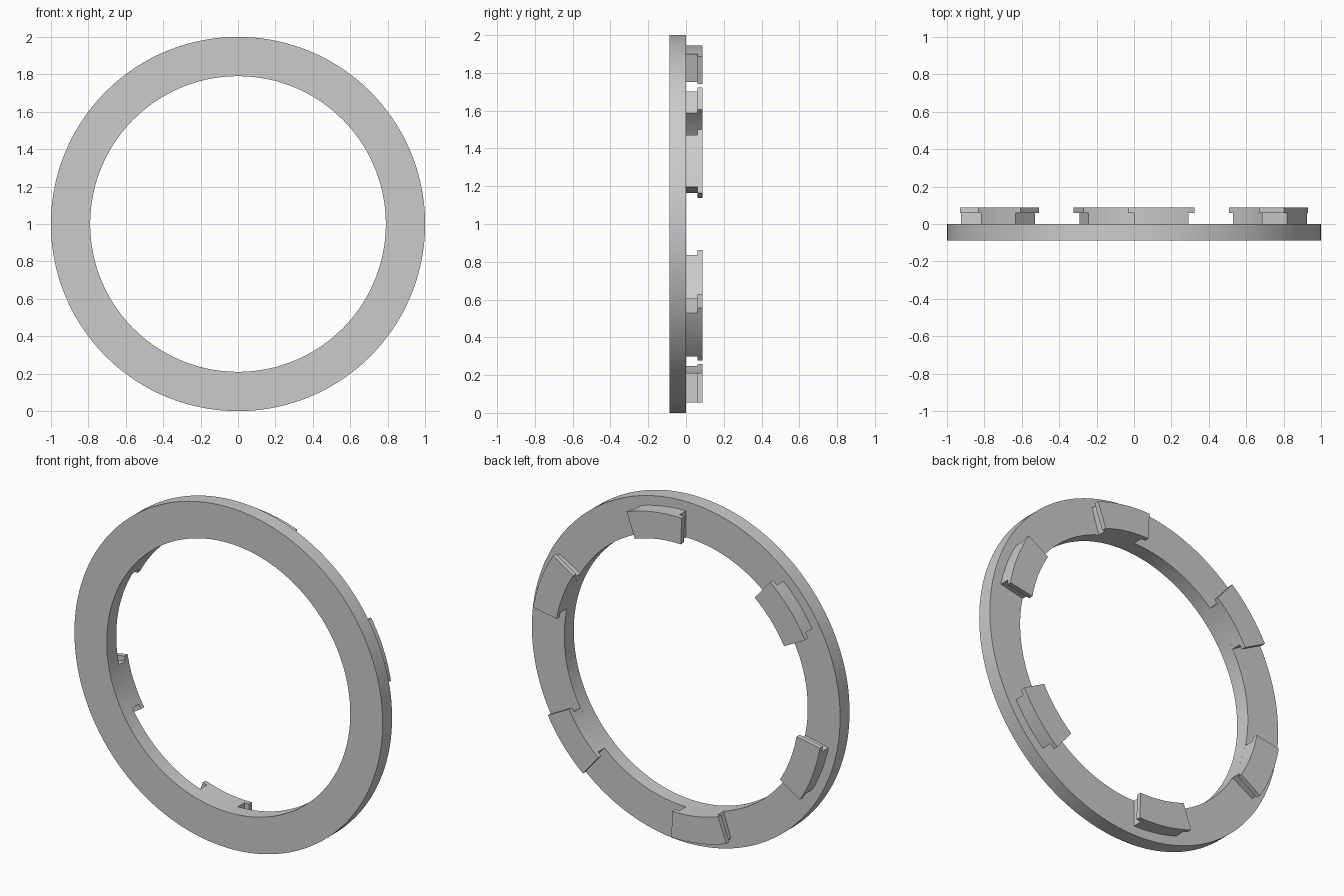
import bpy, bmesh, math
from mathutils import Vector, Matrix

if "Cube" in bpy.data.objects:
    bpy.data.objects.remove(bpy.data.objects["Cube"])

R_OUT, R_IN, R_TAB = 1.0, 0.79, 0.945
CENTRE = Vector((0, 0, 1))

grey = bpy.data.materials.new("plain grey")
grey.use_nodes = True
colour = (0.6, 0.6, 0.6, 1)
grey.diffuse_color = colour
grey.node_tree.nodes["Principled BSDF"].inputs["Base Color"].default_value = colour


def finish(bm, name):
    """Turn a bmesh into a smooth shaded object with sharp edges."""
    bmesh.ops.recalc_face_normals(bm, faces=bm.faces)
    mesh = bpy.data.meshes.new(name)
    bm.to_mesh(mesh)
    bm.free()
    mesh.materials.append(grey)
    obj = bpy.data.objects.new(name, mesh)
    obj.location = CENTRE
    bpy.context.collection.objects.link(obj)
    bpy.ops.object.select_all(action='DESELECT')
    obj.select_set(True)
    bpy.context.view_layer.objects.active = obj
    bpy.ops.object.shade_smooth_by_angle(angle=math.radians(30))
    return obj


# Ring: a rectangular section spun about the y axis
bm = bmesh.new()
section = [(R_IN, -0.088), (R_OUT, -0.088), (R_OUT, 0), (R_IN, 0)]
verts = [bm.verts.new((r, y, 0)) for r, y in section]
edges = [bm.edges.new((verts[i], verts[(i + 1) % 4])) for i in range(4)]
bmesh.ops.spin(bm, geom=verts + edges, cent=(0, 0, 0), axis=(0, 1, 0),
               angle=math.tau, steps=144, use_merge=True)
bmesh.ops.remove_doubles(bm, verts=bm.verts, dist=0.0001)
finish(bm, "ring")


# Locking tab: a T laid out flat as (angle, depth), thickened, then bent round
def make_tab(start, name):
    bm = bmesh.new()
    for i in range(11):
        layers = [(0.06, 0.088)] if i in (0, 10) else [(0, 0.06), (0.06, 0.088)]
        for y0, y1 in layers:
            a0, a1 = start + 2 * i, start + 2 * (i + 1)
            bm.faces.new([bm.verts.new((a, y, R_IN)) for a, y in
                          ((a0, y0), (a1, y0), (a1, y1), (a0, y1))])
    bmesh.ops.remove_doubles(bm, verts=bm.verts, dist=0.0001)
    grown = bmesh.ops.extrude_face_region(bm, geom=bm.faces[:])["geom"]
    for v in grown:
        if isinstance(v, bmesh.types.BMVert):
            v.co.z = R_TAB
    for v in bm.verts:
        angle, y, r = math.radians(v.co.x), v.co.y, v.co.z
        v.co = (r * math.cos(angle), y, r * math.sin(angle))
    finish(bm, name)


for k in range(6):
    make_tab(10 + 60 * k, f"locking_tab_{k + 1}")
